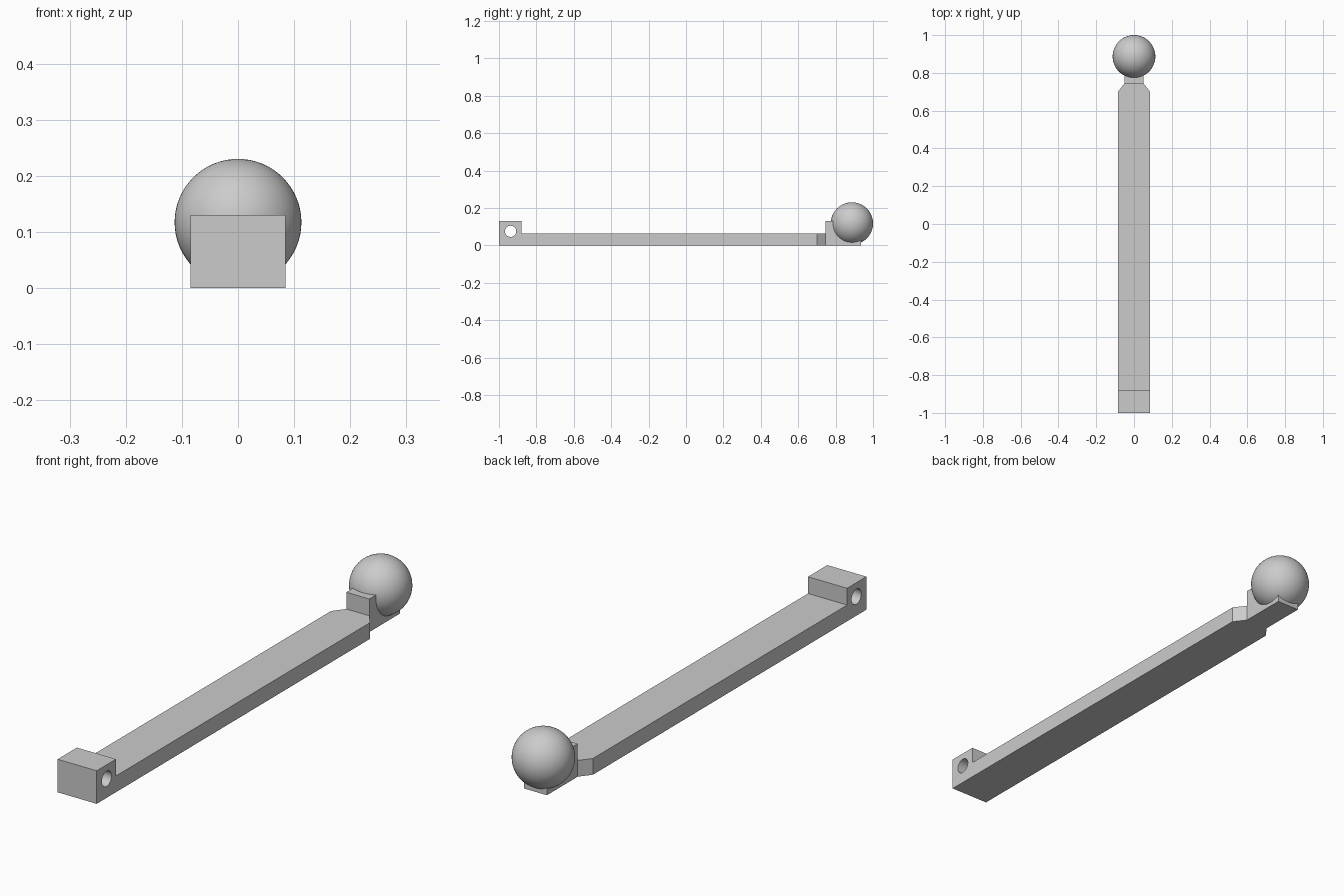
import bpy, bmesh, math
from mathutils import Vector

if "Cube" in bpy.data.objects:
    bpy.data.objects.remove(bpy.data.objects["Cube"], do_unlink=True)

grey = bpy.data.materials.new("plain grey")
grey.use_nodes = True
grey.diffuse_color = (0.6, 0.6, 0.6, 1)
grey.node_tree.nodes["Principled BSDF"].inputs["Base Color"].default_value = (0.6, 0.6, 0.6, 1)


def prism(name, outline, travel):
    """Solid made by sweeping a flat outline along a vector."""
    bm = bmesh.new()
    face = bm.faces.new([bm.verts.new(p) for p in outline])
    swept = bmesh.ops.extrude_face_region(bm, geom=[face])["geom"]
    moved = [g for g in swept if isinstance(g, bmesh.types.BMVert)]
    bmesh.ops.translate(bm, verts=moved, vec=Vector(travel))
    bmesh.ops.recalc_face_normals(bm, faces=bm.faces)
    mesh = bpy.data.meshes.new(name)
    bm.to_mesh(mesh)
    bm.free()
    obj = bpy.data.objects.new(name, mesh)
    bpy.context.collection.objects.link(obj)
    mesh.materials.append(grey)
    return obj


def combine(target, tool, operation):
    """Apply a boolean and remove its helper."""
    tool.hide_render = True
    mod = target.modifiers.new(operation, "BOOLEAN")
    mod.operation = operation
    mod.solver = "EXACT"
    mod.object = tool
    bpy.context.view_layer.objects.active = target
    bpy.ops.object.modifier_apply(modifier=mod.name)
    bpy.data.objects.remove(tool, do_unlink=True)


def smooth(obj):
    bpy.ops.object.select_all(action="DESELECT")
    obj.select_set(True)
    bpy.context.view_layer.objects.active = obj
    bpy.ops.object.shade_smooth_by_angle(angle=math.radians(30))


# Arm: stepped side profile with the raised pivot block and the neck
low, high = 0.064, 0.13
side = [(-1, 0), (0.936, 0), (0.936, high), (0.745, high),
        (0.745, low), (-0.88, low), (-0.88, high), (-1, high)]
arm = prism("lever_arm", [(-0.2, y, z) for y, z in side], (0.4, 0, 0))

# Plan outline narrows the arm toward the neck
half = [(0.085, -1.1), (0.085, 0.7), (0.05, 0.745), (0.05, 1.1)]
plan = half + [(-x, y) for x, y in reversed(half)]
combine(arm, prism("plan_cutter", [(x, y, -0.1) for x, y in plan], (0, 0, 0.5)), "INTERSECT")

# Pivot hole through the raised block
ring = [math.tau * i / 32 for i in range(32)]
hole = [(-0.2, -0.938 + 0.03 * math.cos(a), 0.075 + 0.03 * math.sin(a)) for a in ring]
combine(arm, prism("hole_cutter", hole, (0.4, 0, 0)), "DIFFERENCE")
smooth(arm)

# Ball knob seated in the neck
bpy.ops.mesh.primitive_uv_sphere_add(segments=64, ring_count=32, radius=0.113,
                                     location=(0, 0.887, 0.117))
ball = bpy.context.object
ball.name = "ball_knob"
ball.data.materials.append(grey)
smooth(ball)
